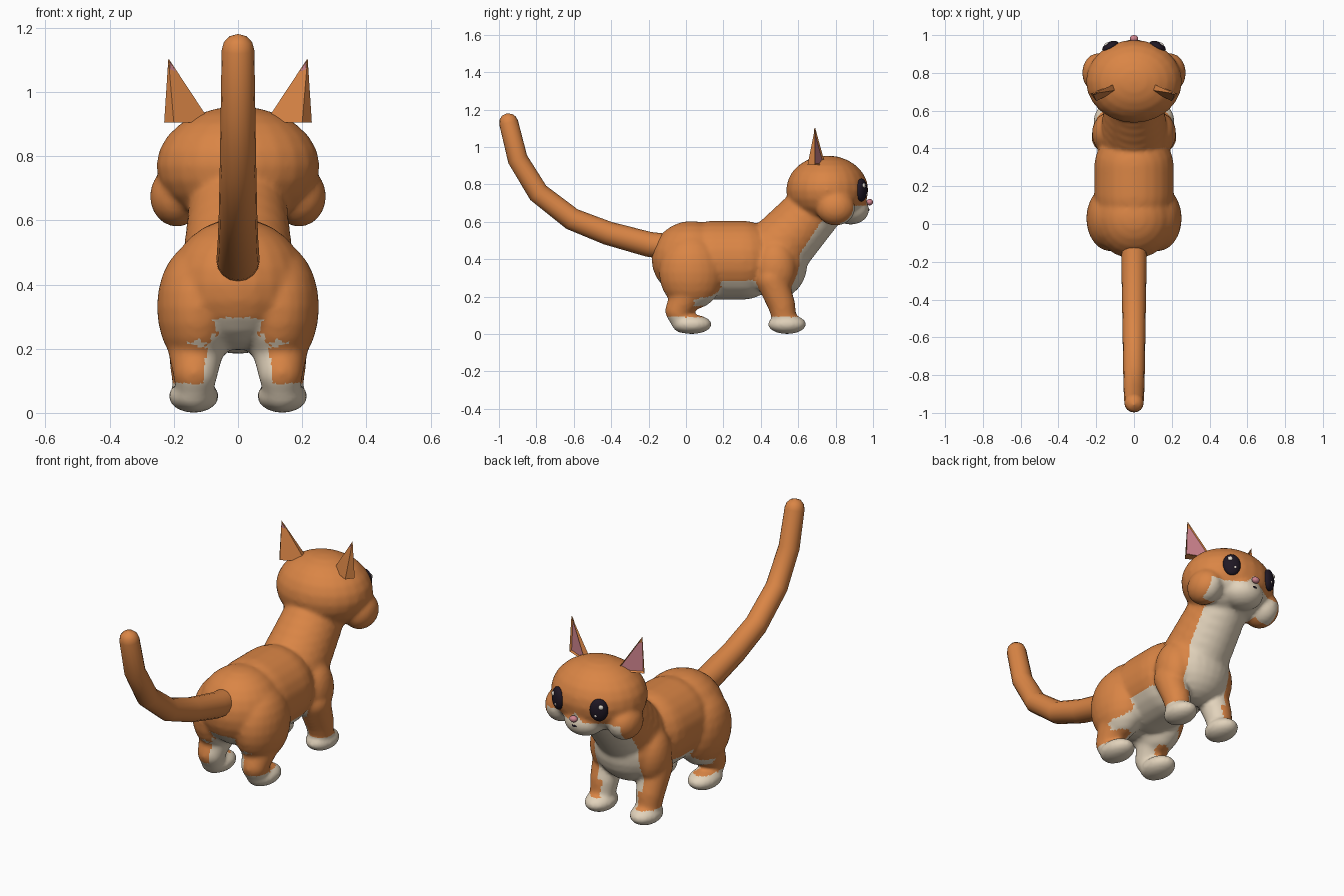
import bpy, bmesh
from math import radians
from mathutils import Matrix, Vector

if "Cube" in bpy.data.objects:
    bpy.data.objects.remove(bpy.data.objects["Cube"])


def material(name, rgb):
    m = bpy.data.materials.new(name)
    m.use_nodes = True
    m.diffuse_color = (*rgb, 1)
    m.node_tree.nodes["Principled BSDF"].inputs["Base Color"].default_value = (*rgb, 1)
    return m


ORANGE = material("orange_fur", (0.70, 0.235, 0.06))
CREAM = material("cream_fur", (0.76, 0.65, 0.50))
PINK = material("pink_skin", (0.62, 0.23, 0.27))
DARK = material("dark_eye", (0.014, 0.009, 0.018))
WHITE = material("eye_glint", (0.85, 0.78, 0.70))


def link(name, mesh, *mats):
    obj = bpy.data.objects.new(name, mesh)
    bpy.context.collection.objects.link(obj)
    for m in mats:
        mesh.materials.append(m)
    return obj


def finish(bm, name, *mats, smooth=True):
    mesh = bpy.data.meshes.new(name)
    for f in bm.faces:
        f.smooth = smooth
    bm.to_mesh(mesh)
    bm.free()
    return link(name, mesh, *mats)


def blob(bm, centre, radii, turn=0, seg=24):
    mat = (Matrix.Translation(centre) @ Matrix.Rotation(turn, 4, "Z")
           @ Matrix.Diagonal((*radii, 1)))
    bmesh.ops.create_uvsphere(bm, u_segments=seg, v_segments=seg // 2, radius=1, matrix=mat)


def limb(bm, points, steps=6):
    """Chain of overlapping balls through (x, y, z, radius) points."""
    for a, b in zip(points, points[1:]):
        for i in range(steps + 1):
            p = Vector(a).lerp(Vector(b), i / steps)
            blob(bm, p[:3], (p[3],) * 3)


def ellipsoid(name, centre, radii, mat, turn=0):
    bm = bmesh.new()
    blob(bm, centre, radii, turn)
    return finish(bm, name, mat)


# Body, legs and head as blobs fused into one skin
bm = bmesh.new()
blob(bm, (0, 0.03, 0.40), (0.215, 0.215, 0.205))
limb(bm, [(0, 0.15, 0.395, 0.212), (0, 0.30, 0.395, 0.212)])
blob(bm, (0, 0.49, 0.38), (0.20, 0.16, 0.19))
limb(bm, [(0, 0.48, 0.44, 0.178), (0, 0.70, 0.68, 0.15)])
blob(bm, (0, 0.755, 0.77), (0.255, 0.22, 0.185))
blob(bm, (0, 0.88, 0.665), (0.11, 0.10, 0.08))
for s in (-1, 1):
    blob(bm, (s * 0.125, 0.03, 0.33), (0.128, 0.175, 0.20))
    limb(bm, [(s * 0.13, 0.03, 0.25, 0.10), (s * 0.133, -0.042, 0.125, 0.070),
              (s * 0.136, -0.02, 0.06, 0.055)])
    blob(bm, (s * 0.138, 0.03, 0.052), (0.079, 0.108, 0.052))
    blob(bm, (s * 0.135, 0.48, 0.35), (0.088, 0.11, 0.15))
    limb(bm, [(s * 0.14, 0.46, 0.29, 0.086), (s * 0.14, 0.51, 0.16, 0.074),
              (s * 0.14, 0.53, 0.07, 0.062)])
    blob(bm, (s * 0.138, 0.54, 0.052), (0.077, 0.103, 0.052))
    blob(bm, (s * 0.19, 0.80, 0.675), (0.085, 0.105, 0.095))
raw = finish(bm, "body_blobs")
remesh = raw.modifiers.new("fuse", "REMESH")
remesh.mode = "VOXEL"
remesh.voxel_size = 0.011
soften = raw.modifiers.new("soften", "SMOOTH")
soften.factor = 0.5
soften.iterations = 8
graph = bpy.context.evaluated_depsgraph_get()
skin = bpy.data.meshes.new_from_object(raw.evaluated_get(graph))
bpy.data.objects.remove(raw)
skin.materials.clear()
body = link("body", skin, ORANGE, CREAM)


# Cream paws, belly, inner legs, chest and muzzle
def is_cream(c, n):
    ax = abs(c.x)
    inward = -n.x if c.x > 0 else n.x
    paw = c.z < 0.09
    belly = 0.15 < c.z < 0.30 and c.y < 0.55 and n.z < -0.52
    inner_leg = c.z < 0.28 and ax < 0.14 and inward > 0.4
    chest = (c.y > 0.5 and 0.18 < c.z < 0.64 and ax < 0.135
             and 0.78 * n.y - 0.63 * n.z > 0.42)
    muzzle = c.y > 0.82 and c.z < 0.685 and ax < 0.225
    bridge = c.y > 0.9 and ax < 0.045 and c.z < 0.735 - ax
    return paw or belly or inner_leg or chest or muzzle or bridge


for p in skin.polygons:
    p.use_smooth = True
    p.material_index = int(is_cream(p.center, p.normal))

# Tail: tapering tube with a rounded tip
path = [(-0.08, 0.465, 0.068), (-0.20, 0.48, 0.067), (-0.42, 0.54, 0.063),
        (-0.61, 0.615, 0.060), (-0.79, 0.755, 0.057), (-0.90, 0.935, 0.054),
        (-0.948, 1.13, 0.051), (-0.953, 1.155, 0.044), (-0.956, 1.172, 0.028),
        (-0.957, 1.18, 0.002)]
curve = bpy.data.curves.new("tail_path", "CURVE")
curve.dimensions = "3D"
curve.bevel_depth = 1
curve.bevel_resolution = 6
curve.use_fill_caps = True
line = curve.splines.new("POLY")
line.points.add(len(path) - 1)
for pt, (y, z, r) in zip(line.points, path):
    pt.co = (0, y, z, 1)
    pt.radius = r
tube = link("tail_path", curve)
graph = bpy.context.evaluated_depsgraph_get()
tail_mesh = bpy.data.meshes.new_from_object(tube.evaluated_get(graph))
bpy.data.objects.remove(tube)
tail_mesh.materials.clear()
tail = link("tail", tail_mesh, ORANGE)
for p in tail_mesh.polygons:
    p.use_smooth = True
    p.material_index = 0

for s, side in ((1, "left"), (-1, "right")):
    # Ear: flattened pyramid with a sunken pink front
    bm = bmesh.new()
    base = [bm.verts.new((s * x, y, 0.905)) for x, y in
            ((0.23, 0.69), (0.095, 0.745), (0.085, 0.71), (0.20, 0.65))]
    tip = bm.verts.new((s * 0.217, 0.69, 1.105))
    bm.faces.new(base)
    walls = [bm.faces.new((base[i], base[(i + 1) % 4], tip)) for i in range(4)]
    bmesh.ops.recalc_face_normals(bm, faces=bm.faces[:])
    bmesh.ops.inset_region(bm, faces=[walls[0]], thickness=0.012, depth=-0.008)
    walls[0].material_index = 1
    finish(bm, side + "_ear", ORANGE, PINK, smooth=False)

    # Eye with two glints
    turn = -s * radians(28)
    spin = Matrix.Rotation(turn, 3, "Z")
    centre = Vector((s * 0.125, 0.938, 0.77))
    ellipsoid(side + "_eye", centre, (0.047, 0.026, 0.061), DARK, turn)
    for label, dx, dz, r, out in (("large", 0.012, 0.024, 0.013, 0.021),
                                  ("small", -0.014, -0.024, 0.007, 0.021)):
        spot = centre + spin @ Vector((s * dx, out, dz))
        ellipsoid(side + "_eye_glint_" + label, spot, (r, r * 0.6, r), WHITE, turn)

# Nose and mouth
ellipsoid("nose", (0, 0.982, 0.705), (0.022, 0.018, 0.017), PINK)
ellipsoid("mouth", (0, 0.972, 0.664), (0.016, 0.009, 0.007), DARK)
